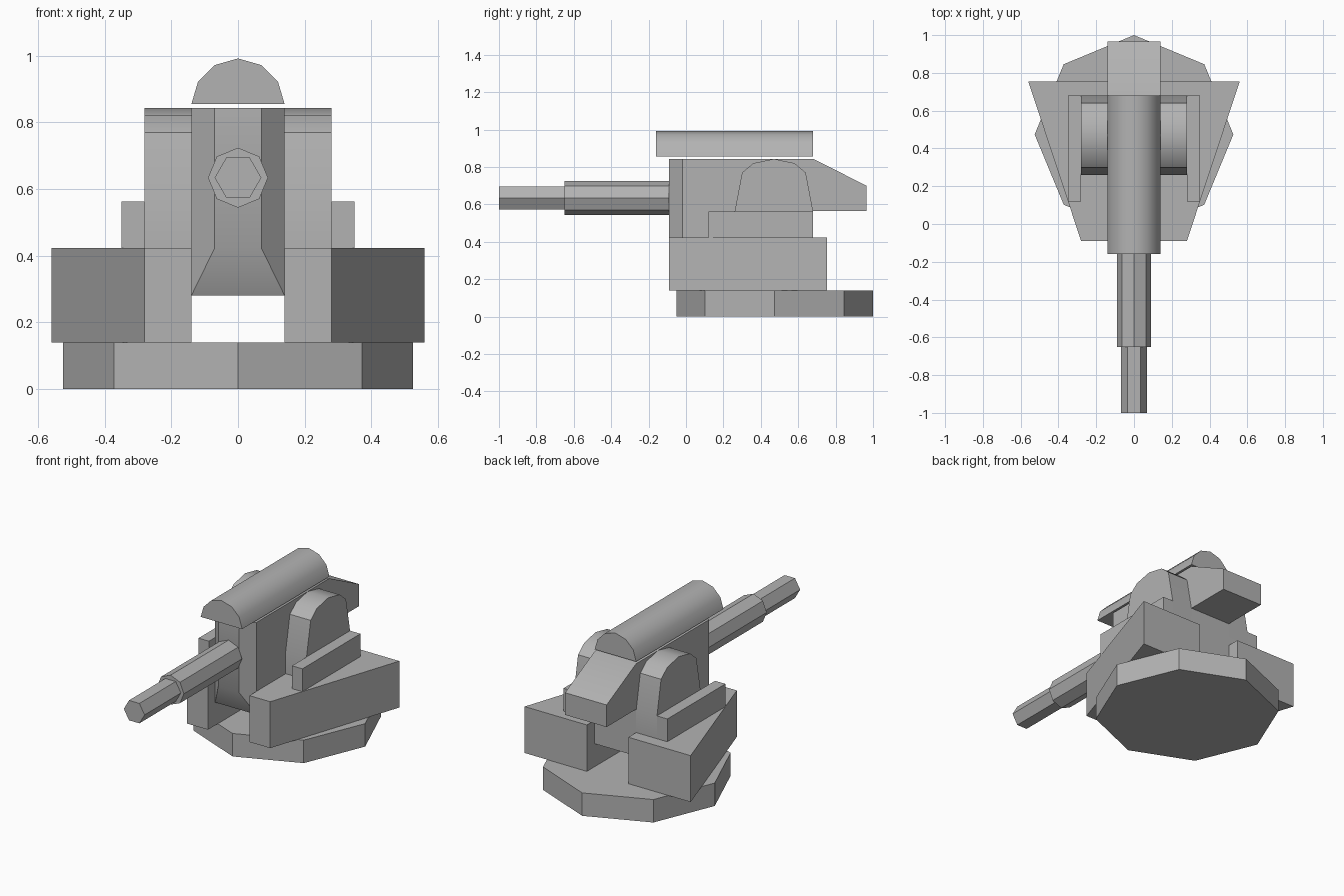
import bpy, bmesh, math
from mathutils import Matrix, Vector

cube = bpy.data.objects.get("Cube")
if cube:
    bpy.data.objects.remove(cube, do_unlink=True)

grey = bpy.data.materials.new("plain grey")
grey.use_nodes = True
colour = (0.45, 0.45, 0.45, 1)
grey.diffuse_color = colour
grey.node_tree.nodes["Principled BSDF"].inputs["Base Color"].default_value = colour


def finish(name, bm, smooth=None):
    bmesh.ops.recalc_face_normals(bm, faces=bm.faces)
    mesh = bpy.data.meshes.new(name)
    bm.to_mesh(mesh)
    bm.free()
    mesh.materials.append(grey)
    obj = bpy.data.objects.new(name, mesh)
    bpy.context.collection.objects.link(obj)
    if smooth:
        bpy.ops.object.select_all(action='DESELECT')
        obj.select_set(True)
        bpy.context.view_layer.objects.active = obj
        bpy.ops.object.shade_smooth_by_angle(angle=math.radians(smooth))
    return obj


def prism(name, profile, axis, start, end, smooth=None):
    """Extrude a 2D profile along an axis; profile uses the other two axes in order."""
    bm = bmesh.new()

    def at(p, t):
        co = list(p)
        co.insert("xyz".index(axis), t)
        return Vector(co)

    face = bm.faces.new([bm.verts.new(at(p, start)) for p in profile])
    out = bmesh.ops.extrude_face_region(bm, geom=[face])
    moved = [g for g in out["geom"] if isinstance(g, bmesh.types.BMVert)]
    bmesh.ops.translate(bm, verts=moved, vec=at((0, 0), end - start))
    return finish(name, bm, smooth)


def ring(centre, radius, sides, turn):
    return [(centre[0] + radius * math.cos(turn + math.tau * i / sides),
             centre[1] + radius * math.sin(turn + math.tau * i / sides))
            for i in range(sides)]


# Octagonal base plate
prism("base_plate", ring((0, 0.474), 0.526, 8, 0), "z", 0, 0.14)

# Side supports, rails and rounded trunnion cheeks on both sides
arch = [(0.26, 0.42), (0.26, 0.56), (0.30, 0.77), (0.36, 0.82), (0.47, 0.843),
        (0.58, 0.82), (0.64, 0.77), (0.68, 0.56), (0.68, 0.42)]
for side, s in (("left", 1), ("right", -1)):
    wedge = [(s * 0.14, -0.09), (s * 0.28, -0.09), (s * 0.56, 0.755), (s * 0.14, 0.755)]
    prism(side + "_support", wedge, "z", 0.14, 0.423)
    rail = [(s * 0.28, 0.12), (s * 0.35, 0.12), (s * 0.35, 0.68), (s * 0.28, 0.68)]
    prism(side + "_rail", rail, "z", 0.42, 0.562)
    prism(side + "_trunnion", arch, "x", s * 0.14, s * 0.28, 35)

# Gun body with sloping tail
body = [(-0.02, 0.28), (-0.02, 0.843), (0.68, 0.843), (0.965, 0.70),
        (0.965, 0.565), (0.68, 0.565), (0.68, 0.28)]
prism("gun_body", body, "x", -0.14, 0.14, 35)

# Chamfered nose that tapers back at the bottom
bm = bmesh.new()
rows = []
for w, y, low in ((0.07, -0.09, 0.423), (0.14, -0.02, 0.28)):
    rows.append([bm.verts.new(p) for p in
                 ((-w, y, 0.843), (w, y, 0.843), (w, y, low), (-w, y, low))])
bm.faces.new(rows[0])
for i in range(4):
    j = (i + 1) % 4
    bm.faces.new((rows[0][i], rows[0][j], rows[1][j], rows[1][i]))
bm.faces.new(rows[1][::-1])
finish("body_nose", bm, 35)

# Rounded cover floating above the body
cover = [(-0.14, 0.855), (-0.12, 0.922), (-0.07, 0.972), (0, 0.992),
         (0.07, 0.972), (0.12, 0.922), (0.14, 0.855)]
prism("top_cover", cover, "y", -0.16, 0.68, 35)

# Stepped barrel
prism("barrel_sleeve", ring((0, 0.634), 0.09, 8, 0), "y", -0.65, -0.09)
prism("barrel_muzzle", ring((0, 0.634), 0.07, 6, 0), "y", -1, -0.65)
